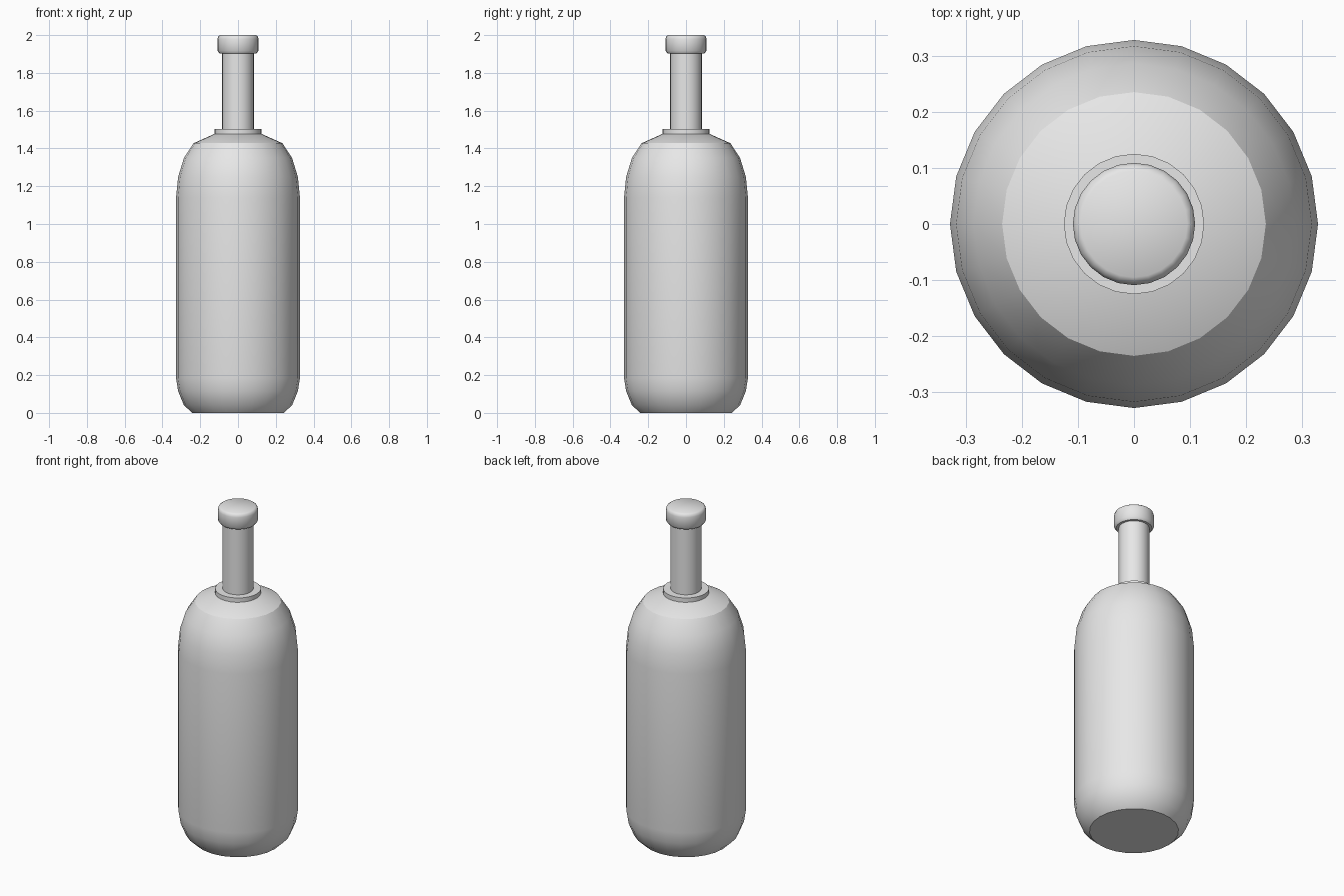
import bpy, bmesh
from math import radians, sin, cos, tau

cube = bpy.data.objects.get("Cube")
if cube:
    bpy.data.objects.remove(cube, do_unlink=True)

SIDES = 24

grey = bpy.data.materials.new("plain_grey")
grey.use_nodes = True
grey.diffuse_color = (0.8, 0.8, 0.8, 1)
grey.node_tree.nodes["Principled BSDF"].inputs["Base Color"].default_value = (0.8, 0.8, 0.8, 1)


def turned(name, profile, angle):
    """Turn a (radius, height) profile, bottom to top, into a capped solid."""
    bm = bmesh.new()
    rings = [[bm.verts.new((r * sin(tau * i / SIDES), -r * cos(tau * i / SIDES), z))
              for i in range(SIDES)] for r, z in profile]
    for low, high in zip(rings, rings[1:]):
        for i in range(SIDES):
            j = (i + 1) % SIDES
            bm.faces.new((low[i], low[j], high[j], high[i]))
    bm.faces.new(rings[0][::-1])
    bm.faces.new(rings[-1])
    mesh = bpy.data.meshes.new(name)
    bm.to_mesh(mesh)
    bm.free()
    mesh.materials.append(grey)
    obj = bpy.data.objects.new(name, mesh)
    bpy.context.collection.objects.link(obj)
    bpy.ops.object.select_all(action='DESELECT')
    obj.select_set(True)
    bpy.context.view_layer.objects.active = obj
    bpy.ops.object.shade_smooth_by_angle(angle=radians(angle))
    return obj


# Rounded body with a sharp break at the shoulder
turned("bottle_body", [
    (0.243, 0), (0.287, 0.042), (0.317, 0.115), (0.328, 0.185),
    (0.328, 1.14), (0.317, 1.25), (0.286, 1.35), (0.235, 1.428),
    (0.118, 1.48)], 27)

# Thin ring where the neck meets the shoulder
turned("neck_collar", [(0.125, 1.476), (0.125, 1.503)], 30)

# Straight neck
turned("bottle_neck", [(0.084, 1.48), (0.084, 1.92)], 30)

# Stopper with rounded rims
turned("bottle_cap", [
    (0.098, 1.903), (0.109, 1.917), (0.109, 1.98),
    (0.105, 1.993), (0.095, 2.0)], 40)
